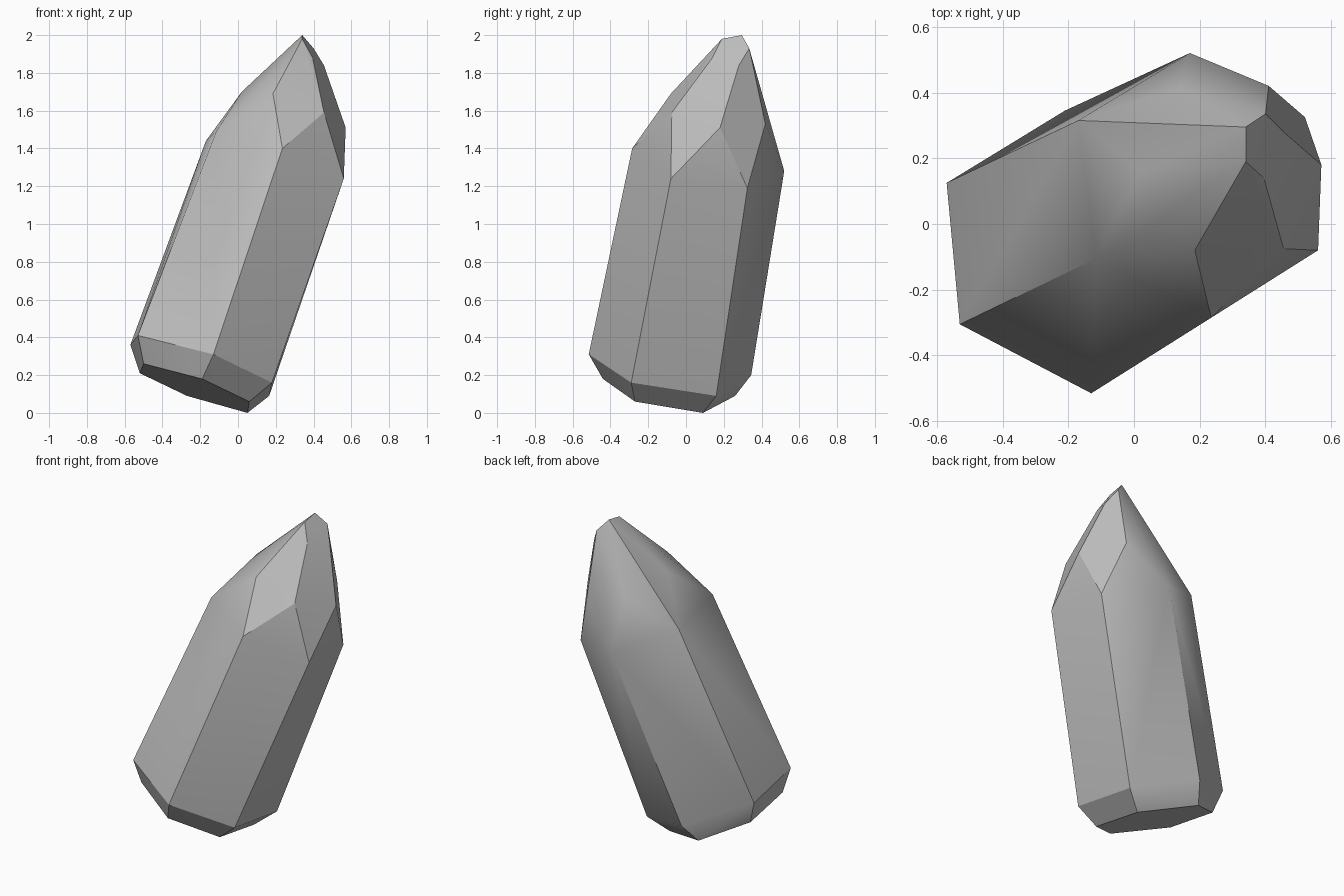
import bpy
import bmesh
from math import radians
from mathutils import Vector

default_cube = bpy.data.objects.get("Cube")
if default_cube:
    bpy.data.objects.remove(default_cube, do_unlink=True)


def make_material(name, value):
    """Neutral stone colour, shown in viewport and render."""
    material = bpy.data.materials.new(name)
    material.use_nodes = True
    colour = (value, value, value, 1.0)
    material.diffuse_color = colour
    shader = material.node_tree.nodes["Principled BSDF"]
    shader.inputs["Base Color"].default_value = colour
    shader.inputs["Roughness"].default_value = 0.6
    return material


def faceted_solid(name, rings, material):
    """Wrap a convex cut stone around a stack of corner rings."""
    bm = bmesh.new()
    for ring in rings:
        for corner in ring:
            bm.verts.new(Vector(corner))
    hull = bmesh.ops.convex_hull(bm, input=bm.verts[:])
    spare = [v for v in hull["geom_interior"] if isinstance(v, bmesh.types.BMVert)]
    bmesh.ops.delete(bm, geom=spare, context="VERTS")
    # Merge the nearly level triangles into clean facets
    bmesh.ops.dissolve_limit(bm, angle_limit=radians(3),
                             verts=bm.verts[:], edges=bm.edges[:])
    bmesh.ops.recalc_face_normals(bm, faces=bm.faces[:])
    mesh = bpy.data.meshes.new(name)
    bm.to_mesh(mesh)
    bm.free()
    mesh.materials.append(material)
    solid = bpy.data.objects.new(name, mesh)
    bpy.context.collection.objects.link(solid)
    return solid


# Tilted hexagonal base
base = [(-0.52, 0.09, 0.21), (-0.5, -0.265, 0.26), (-0.19, -0.44, 0.18),
        (0.06, -0.27, 0.06), (0.05, 0.09, 0), (-0.27, 0.26, 0.09)]

# Lower end of the long prism, above the bevelled base
prism_foot = [(-0.57, 0.125, 0.36), (-0.53, -0.305, 0.41), (-0.13, -0.515, 0.31),
              (0.18, -0.29, 0.16), (0.165, 0.16, 0.09), (-0.21, 0.345, 0.2)]

# Upper end of the long prism
shoulder = [(-0.17, 0.315, 1.44), (-0.115, -0.105, 1.49), (0.235, -0.285, 1.4),
            (0.56, -0.08, 1.24), (0.52, 0.325, 1.19), (0.17, 0.52, 1.28)]

# Corners between the facets of the point
facet_corners = [(0.02, 0.16, 1.7), (0.185, -0.08, 1.69), (0.455, -0.075, 1.59),
                 (0.57, 0.18, 1.51), (0.41, 0.42, 1.53), (0.14, 0.415, 1.6)]

# Narrow chisel tip
tip = [(0.395, 0.14, 1.88), (0.34, 0.19, 1.98), (0.34, 0.295, 2),
       (0.4, 0.335, 1.93), (0.455, 0.28, 1.84)]

stone = make_material("grey stone", 0.5)
crystal = faceted_solid("crystal_shard",
                        [base, prism_foot, shoulder, facet_corners, tip], stone)

# Soft blending over shallow edges, crisp lines on the steep ones
bpy.context.view_layer.objects.active = crystal
crystal.select_set(True)
bpy.ops.object.shade_smooth_by_angle(angle=radians(30))
